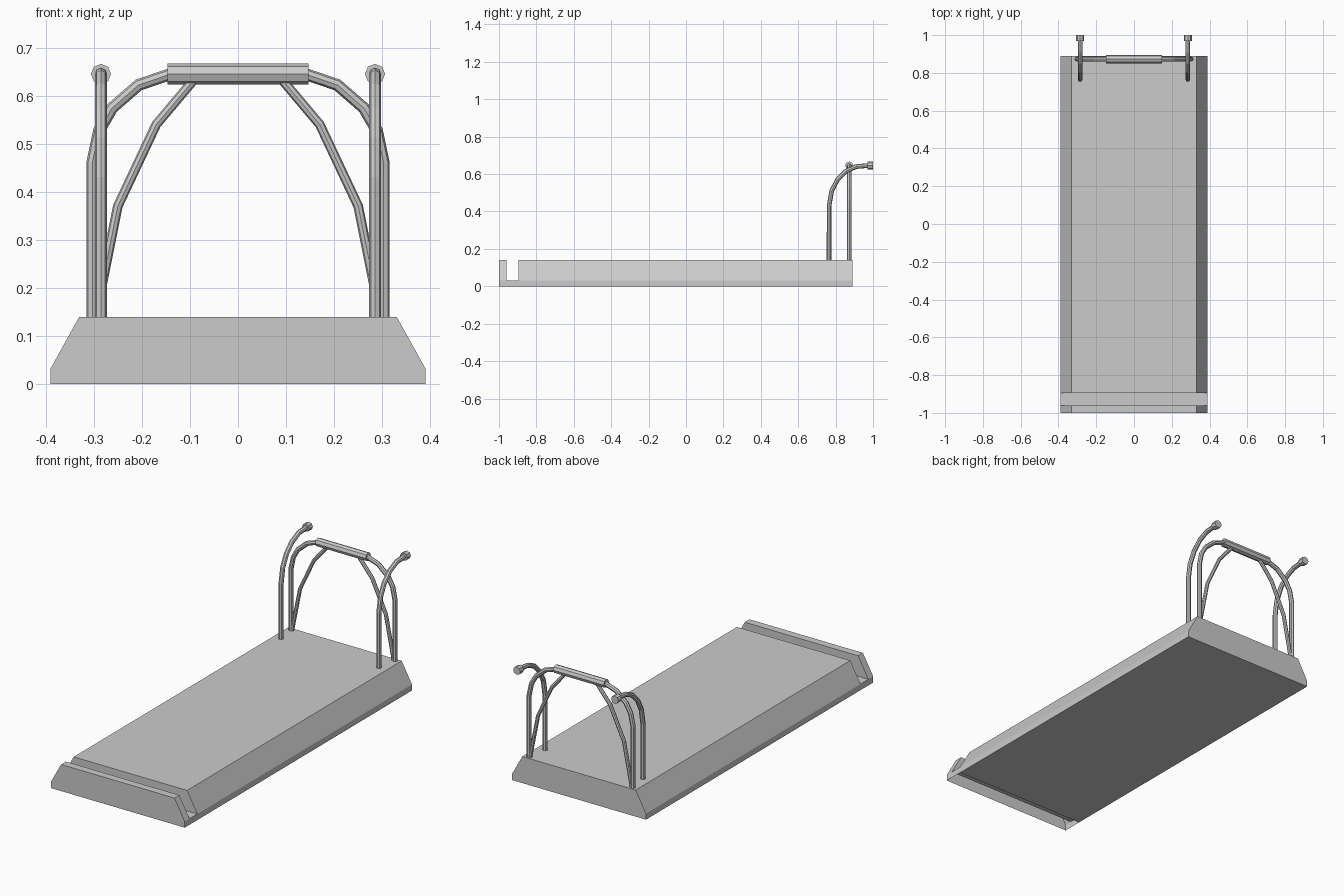
import bpy, bmesh

if "Cube" in bpy.data.objects:
    bpy.data.objects.remove(bpy.data.objects["Cube"])


def tube(name, points, radius, res=2):
    """Faceted pipe that follows a polyline."""
    cu = bpy.data.curves.new(name, 'CURVE')
    cu.dimensions = '3D'
    cu.bevel_depth = radius
    cu.bevel_resolution = res
    cu.use_fill_caps = True
    sp = cu.splines.new('POLY')
    sp.points.add(len(points) - 1)
    for p, co in zip(sp.points, points):
        p.co = (*co, 1)
    sp.use_smooth = False
    ob = bpy.data.objects.new(name, cu)
    bpy.context.collection.objects.link(ob)
    bpy.ops.object.select_all(action='DESELECT')
    ob.select_set(True)
    bpy.context.view_layer.objects.active = ob
    bpy.ops.object.convert(target='MESH')
    return ob


# Deck: bevelled profile lofted along y, with a slot near the front
PROFILE = [(-.39, 0), (.39, 0), (.39, .032), (.33, .14), (-.33, .14), (-.39, .032)]
STATIONS = [-1.0, -.96, -.895, .89]
bm = bmesh.new()
rings = [[bm.verts.new((x, y, z)) for x, z in PROFILE] for y in STATIONS]
for s in range(3):
    a, b = rings[s], rings[s + 1]
    for i in range(6):
        j = (i + 1) % 6
        if s == 1 and i in (2, 3, 4):
            continue                       # slot opening
        if s < 2 and i == 0:
            continue                       # underside is open beneath the slot
        bm.faces.new((a[i], a[j], b[j], b[i]))
bm.faces.new(rings[0])
bm.faces.new(rings[3])
for r in rings[1:3]:                       # slot walls
    bm.faces.new((r[2], r[3], r[4], r[5]))
bm.faces.new((rings[1][2], rings[1][5], rings[2][5], rings[2][2]))  # slot floor
bmesh.ops.recalc_face_normals(bm, faces=bm.faces)
me = bpy.data.meshes.new("deck")
bm.to_mesh(me)
bm.free()
bpy.context.collection.objects.link(bpy.data.objects.new("deck", me))

# Rear arch and its padded crossbar
Y = .873
half = [(-.303, .13), (-.303, .46), (-.289, .527), (-.262, .574), (-.207, .622), (-.14, .645)]
arch = half + [(-x, z) for x, z in reversed(half)]
tube("rear_arch", [(x, Y, z) for x, z in arch], .0125)
tube("crossbar_pad", [(-.147, Y, .645), (.147, Y, .645)], .022)

# Mirrored parts: inner braces, curved handrails and end knobs
brace = [(-.298, .13), (-.25, .37), (-.17, .54), (-.09, .635)]
rail = [(.765, .13), (.765, .43), (.779, .51), (.81, .57), (.855, .615), (.91, .64), (.97, .645)]
for side, tag in ((1, "left"), (-1, "right")):
    tube("brace_" + tag, [(side * x, Y, z) for x, z in brace], .01)
    tube("handrail_" + tag, [(side * -.285, y, z) for y, z in rail], .0125)
    tube("knob_" + tag, [(side * -.285, .97, .645), (side * -.285, 1.0, .645)], .021)
